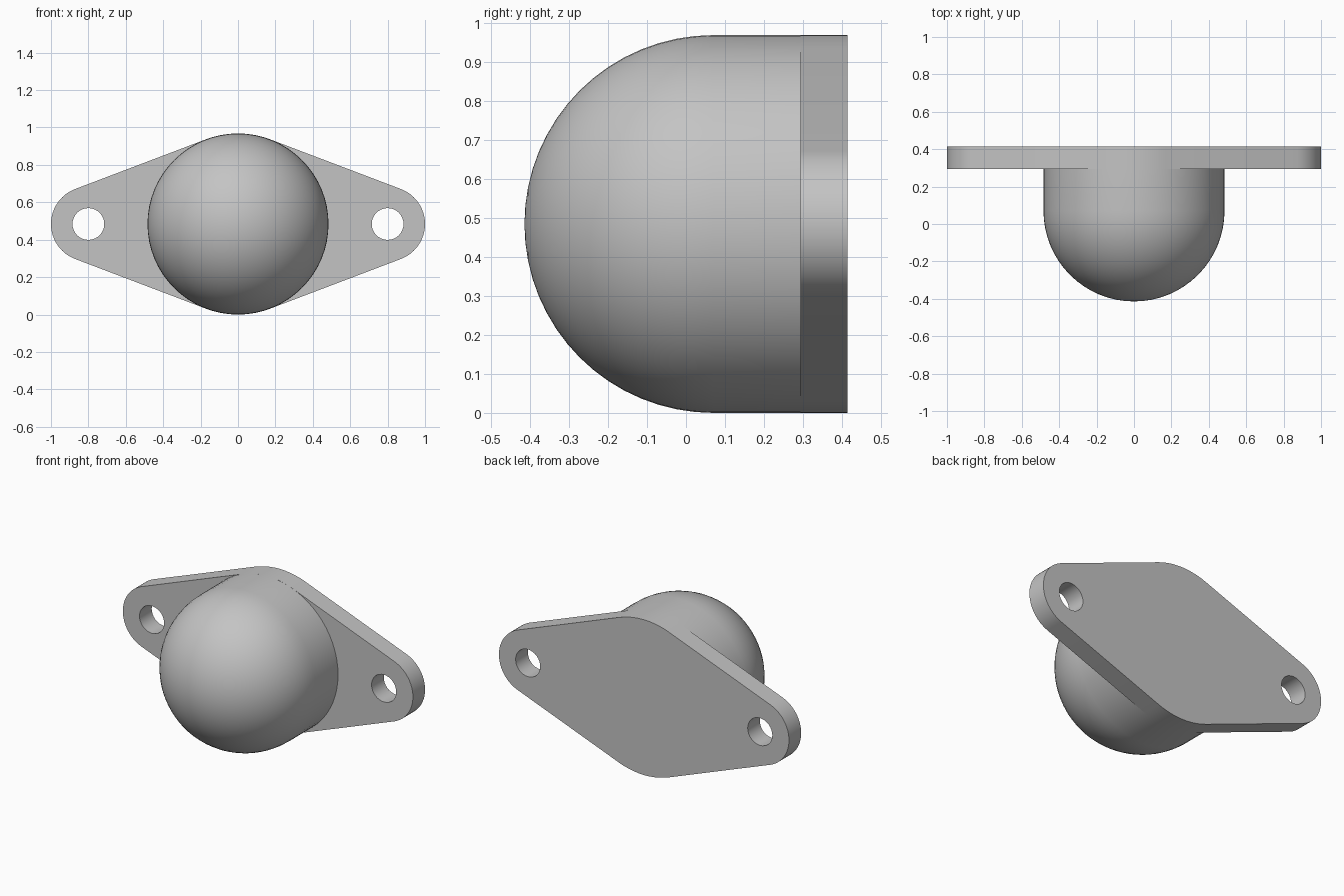
import bpy, bmesh, math
from mathutils import Vector, Matrix

cube = bpy.data.objects.get("Cube")
if cube:
    bpy.data.objects.remove(cube, do_unlink=True)

R = 0.484            # dome and middle of the flange
END_R = 0.2          # rounded flange ends
END_X = 0.8
HOLE_R = 0.085
BACK, FRONT = 0.414, 0.294
DOME_Y = 0.07        # where the hemisphere meets the straight barrel
SEGMENTS = 64

grey = bpy.data.materials.new("plain grey")
grey.use_nodes = True
colour = (0.55, 0.55, 0.55, 1)
grey.diffuse_color = colour
grey.node_tree.nodes["Principled BSDF"].inputs["Base Color"].default_value = colour


def finish(name, bm):
    bmesh.ops.recalc_face_normals(bm, faces=bm.faces)
    mesh = bpy.data.meshes.new(name)
    bm.to_mesh(mesh)
    bm.free()
    mesh.materials.append(grey)
    obj = bpy.data.objects.new(name, mesh)
    bpy.context.collection.objects.link(obj)
    bpy.ops.object.select_all(action='DESELECT')
    obj.select_set(True)
    bpy.context.view_layer.objects.active = obj
    bpy.ops.object.shade_smooth_by_angle(angle=math.radians(35))
    return obj


def arc(cx, radius, start, end, steps):
    angles = [start + (end - start) * i / steps for i in range(steps + 1)]
    return [Vector((cx + radius * math.cos(a), FRONT, R + radius * math.sin(a)))
            for a in angles]


def loop(bm, points):
    verts = [bm.verts.new(p) for p in points]
    return [bm.edges.new((verts[i - 1], verts[i])) for i in range(len(verts))]


# Flange: arcs joined by tangent lines, with two bolt holes
t = math.acos((R - END_R) / END_X)
outline = (arc(END_X, END_R, -t, t, 24) + arc(0, R, t, math.pi - t, 10)
           + arc(-END_X, END_R, math.pi - t, math.pi + t, 24)
           + arc(0, R, math.pi + t, 2 * math.pi - t, 10))
bm = bmesh.new()
edges = loop(bm, outline)
for side in (-1, 1):
    edges += loop(bm, arc(side * END_X, HOLE_R, 0, math.tau, 32)[:-1])
bmesh.ops.triangle_fill(bm, edges=edges, use_beauty=True, normal=(0, -1, 0))
extruded = bmesh.ops.extrude_face_region(bm, geom=bm.faces[:], use_keep_orig=True)
moved = [g for g in extruded["geom"] if isinstance(g, bmesh.types.BMVert)]
bmesh.ops.translate(bm, vec=(0, BACK - FRONT, 0), verts=moved)
finish("mounting_flange", bm)

# Dome: quarter circle and straight barrel turned about the front-back axis
bm = bmesh.new()
profile = [(0, DOME_Y - R)]
for i in range(1, 17):
    a = i / 16 * math.pi / 2
    profile.append((R * math.sin(a), DOME_Y - R * math.cos(a)))
profile.append((R, FRONT))
verts = [bm.verts.new((r, y, R)) for r, y in profile]
line = [bm.edges.new(pair) for pair in zip(verts, verts[1:])]
bmesh.ops.spin(bm, geom=verts + line, cent=(0, 0, R), axis=(0, 1, 0),
               angle=math.tau, steps=SEGMENTS, use_merge=False)
bmesh.ops.remove_doubles(bm, verts=bm.verts, dist=0.0001)
finish("domed_body", bm)
